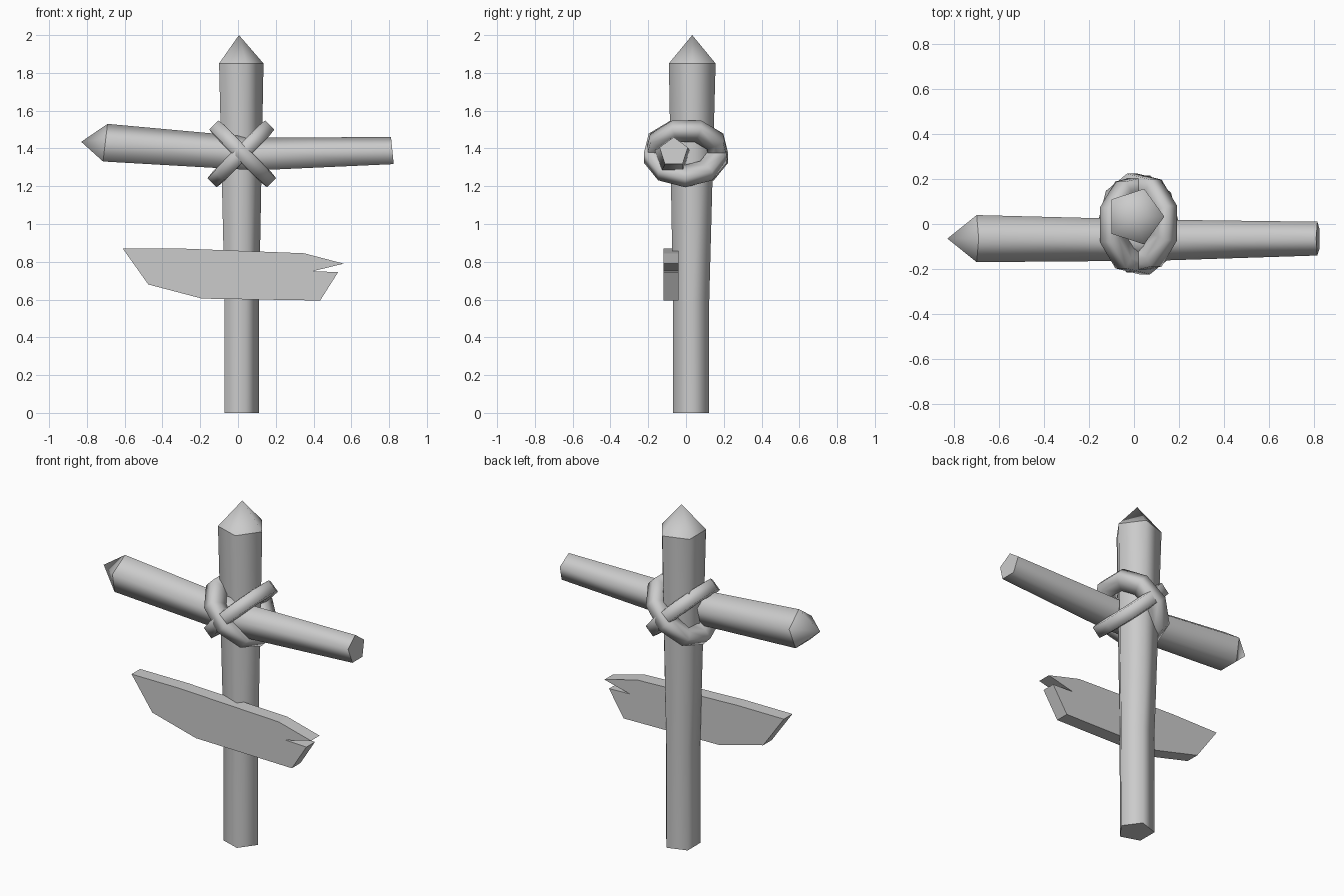
import bpy, bmesh
from math import sin, cos, pi, radians
from mathutils import Vector, Matrix

cube = bpy.data.objects.get("Cube")
if cube:
    bpy.data.objects.remove(cube)

wood = bpy.data.materials.new("plain grey")
wood.use_nodes = True
wood.diffuse_color = (0.6, 0.6, 0.6, 1)
wood.node_tree.nodes["Principled BSDF"].inputs["Base Color"].default_value = (0.6, 0.6, 0.6, 1)


def finish(bm, name, smooth=True):
    bmesh.ops.recalc_face_normals(bm, faces=bm.faces)
    for f in bm.faces:
        f.smooth = smooth
    mesh = bpy.data.meshes.new(name)
    bm.to_mesh(mesh)
    bm.free()
    mesh.materials.append(wood)
    ob = bpy.data.objects.new(name, mesh)
    bpy.context.collection.objects.link(ob)
    return ob


def bridge(bm, a, b):
    n = len(a)
    for i in range(n):
        bm.faces.new((a[i], a[(i + 1) % n], b[(i + 1) % n], b[i]))


def log(name, rings, point, corner):
    """Five-sided log through rings of vertices, pointed at the last ring."""
    bm = bmesh.new()
    loops = [[bm.verts.new(corner(ring, 2 * pi * i / 5)) for i in range(5)] for ring in rings]
    for a, b in zip(loops, loops[1:]):
        bridge(bm, a, b)
    bm.faces.new(loops[0])
    tip = bm.verts.new(point)
    last = loops[-1]
    for i in range(5):
        bm.faces.new((last[i], last[(i + 1) % 5], tip))
    # hard edges around the cut end and the sharpened end
    for loop in (loops[0], last):
        for i in range(5):
            bm.edges.get((loop[i], loop[(i + 1) % 5])).smooth = False
    return finish(bm, name)


# Upright post: rings are (x, y, z, radius)
log("post",
    [(0.01, 0.027, 0, 0.1), (0.011, 0.027, 0.6, 0.101), (0.005, 0.033, 1.85, 0.13)],
    (0.005, 0.033, 2),
    lambda r, a: (r[0] + r[3] * cos(a), r[1] + r[3] * sin(a), r[2]))

# Crossbar: the end cuts lean slightly (last ring value)
log("crossbar",
    [(0.818, -0.065, 1.381, 0.079, -0.1), (0.1, -0.072, 1.362, 0.096, 0), (-0.704, -0.065, 1.42, 0.11, 0.12)],
    (-0.83, -0.065, 1.435),
    lambda r, a: (r[0] + r[4] * r[3] * cos(a), r[1] + r[3] * sin(a), r[2] + r[3] * cos(a)))


# Two crossed lashings around the joint
def lashing(name, tilt, y):
    section = [(0.05, 0.034), (0.05, -0.034), (0, -0.04), (-0.05, -0.034), (-0.05, 0.034), (0, 0.04)]
    turn = Matrix.Translation((0.02, y, 1.376)) @ Matrix.Rotation(radians(tilt), 4, 'Y')
    bm = bmesh.new()
    loops = []
    for k in range(9):
        a = 2 * pi * k / 9
        loops.append([bm.verts.new(turn @ Vector(((0.173 + u) * cos(a), (0.173 + u) * sin(a), v)))
                      for u, v in section])
    for k in range(9):
        bridge(bm, loops[k], loops[(k + 1) % 9])
    return finish(bm, name)


lashing("lashing_falling", 45, -0.004)
lashing("lashing_rising", 135, 0.004)

# Broken sign board with a split at its left end
outline = [(-0.61, 0.87), (-0.3, 0.87), (0.35, 0.845), (0.56, 0.79), (0.395, 0.75),
           (0.53, 0.745), (0.435, 0.595), (-0.19, 0.605), (-0.475, 0.68)]
bm = bmesh.new()
front = [bm.verts.new((x, -0.12, z)) for x, z in outline]
back = [bm.verts.new((x, -0.04, z)) for x, z in outline]
bridge(bm, front, back)
bm.faces.new(front)
bm.faces.new(back)
finish(bm, "sign_board", smooth=False)
